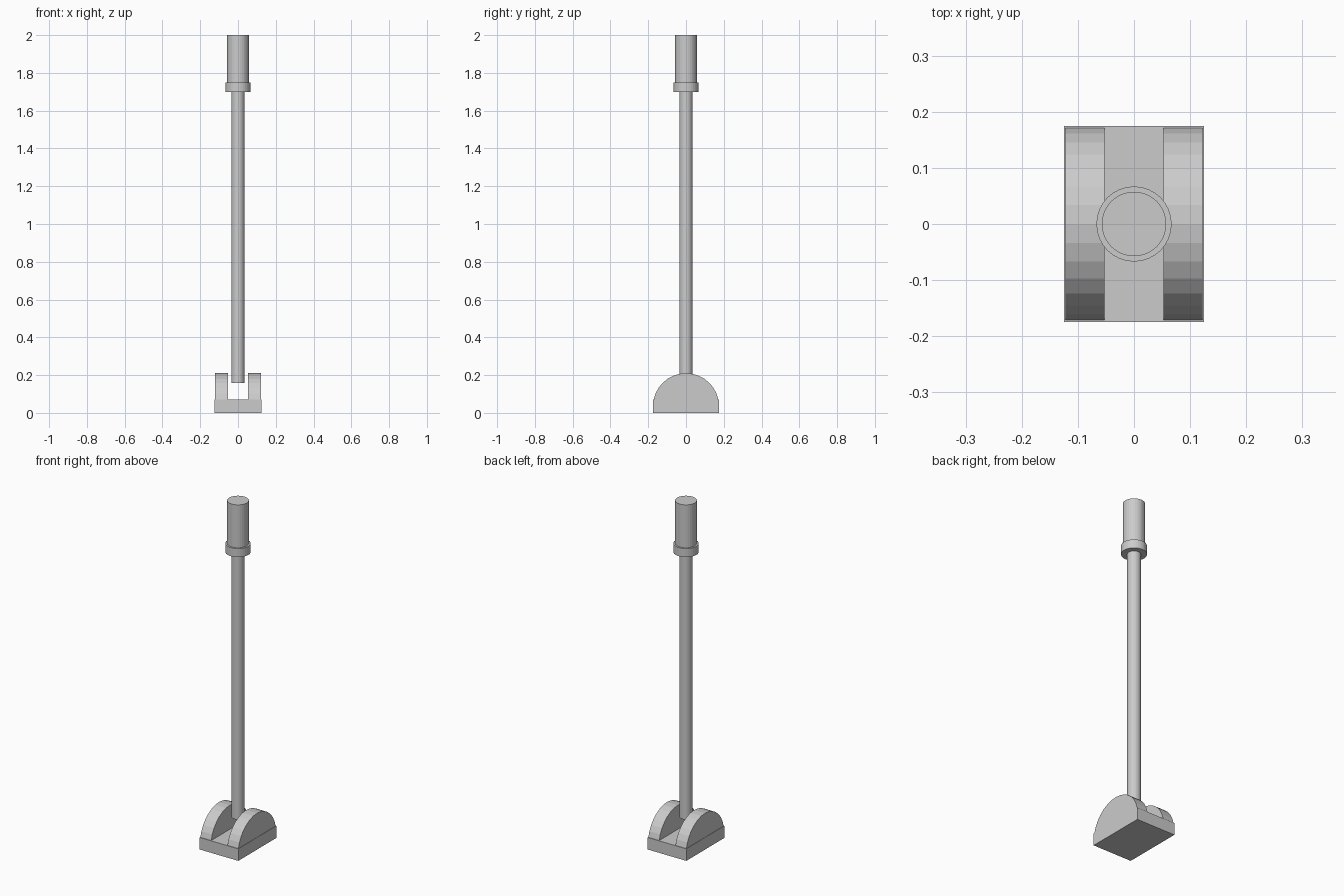
import bpy, bmesh, math
from mathutils import Vector

if "Cube" in bpy.data.objects:
    bpy.data.objects.remove(bpy.data.objects["Cube"])

def make_object(name, bm):
    bmesh.ops.recalc_face_normals(bm, faces=bm.faces)
    mesh = bpy.data.meshes.new(name)
    bm.to_mesh(mesh)
    bm.free()
    obj = bpy.data.objects.new(name, mesh)
    bpy.context.collection.objects.link(obj)
    return obj

def box(name, size, z):
    bm = bmesh.new()
    bmesh.ops.create_cube(bm, size=1)
    bmesh.ops.scale(bm, vec=Vector(size), verts=bm.verts)
    bmesh.ops.translate(bm, vec=(0, 0, z + size[2] / 2), verts=bm.verts)
    return make_object(name, bm)

def upright_cylinder(name, radius, z0, z1):
    bm = bmesh.new()
    bmesh.ops.create_cone(bm, cap_ends=True, segments=32, radius1=radius,
                          radius2=radius, depth=z1 - z0)
    bmesh.ops.translate(bm, vec=(0, 0, (z0 + z1) / 2), verts=bm.verts)
    return make_object(name, bm)

def half_disc(name, radius, x0, x1, z):
    # Semicircle in the yz plane, extruded along x
    bm = bmesh.new()
    angles = [math.pi * i / 16 for i in range(17)]
    face = bm.faces.new([bm.verts.new((x0, radius * math.cos(a), z + radius * math.sin(a)))
                         for a in angles])
    result = bmesh.ops.extrude_face_region(bm, geom=[face], use_keep_orig=True)
    moved = [g for g in result["geom"] if isinstance(g, bmesh.types.BMVert)]
    bmesh.ops.translate(bm, vec=(x1 - x0, 0, 0), verts=moved)
    return make_object(name, bm)

# Base plate
box("base_plate", (0.249, 0.35, 0.07), 0)

# Rounded cheeks either side of the lever slot
cheeks = half_disc("side_cheeks", 0.175, 0.0525, 0.1225, 0.035)
cheeks.modifiers.new("mirror", "MIRROR").use_axis[0] = True

# Lever: shaft, collar and grip
upright_cylinder("lever_shaft", 0.035, 0.157, 1.70)
upright_cylinder("collar", 0.067, 1.70, 1.75)
upright_cylinder("grip", 0.0575, 1.75, 2.0)
